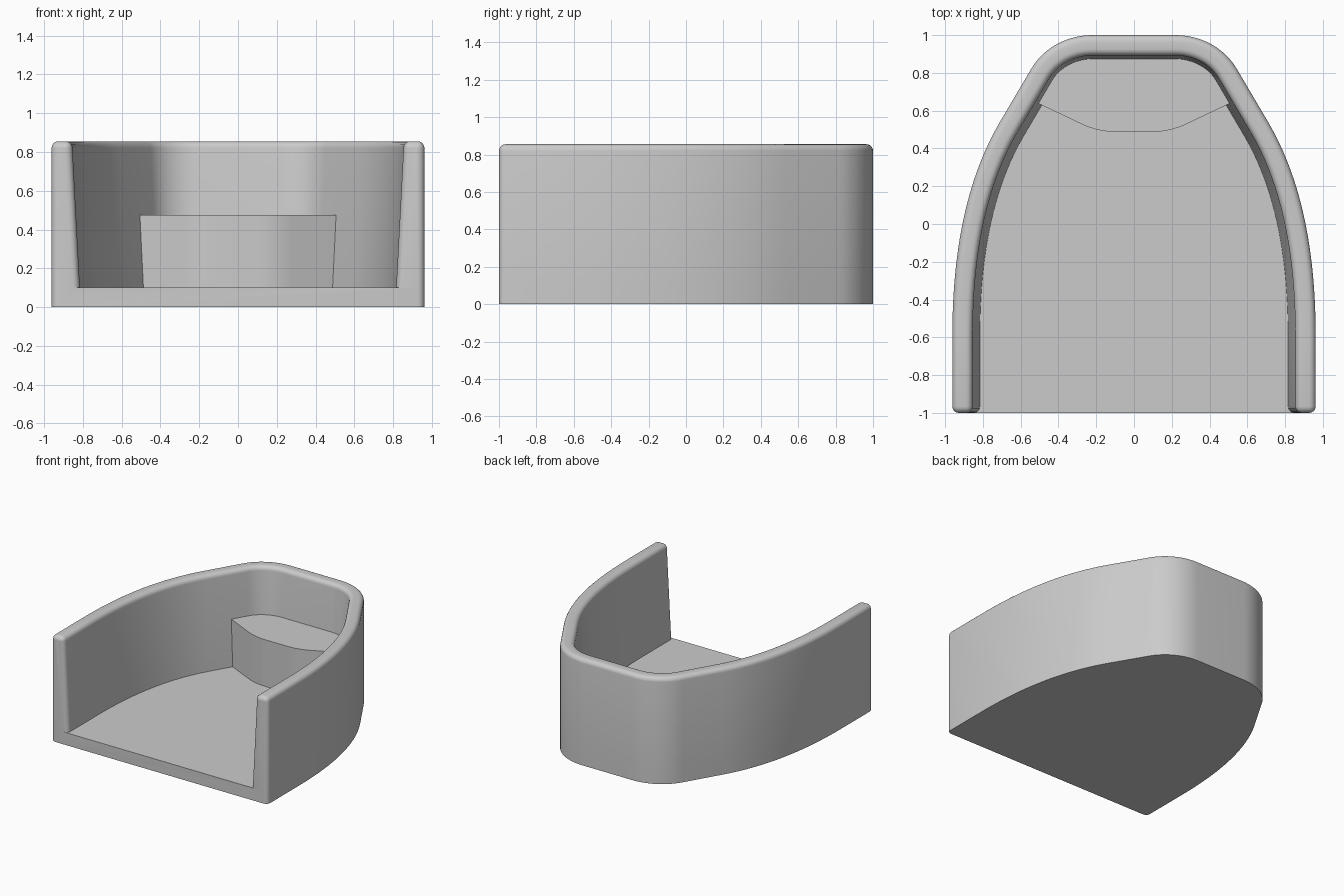
import bpy, bmesh, math
from mathutils import Vector

if "Cube" in bpy.data.objects:
    bpy.data.objects.remove(bpy.data.objects["Cube"])

H, FLOOR, R = 0.855, 0.10, 0.035      # wall height, floor thickness, rim rounding
N = 5                                 # rounding segments


def bezier(p0, p1, p2, p3, n):
    p0, p1, p2, p3 = map(Vector, (p0, p1, p2, p3))
    return [(1-t)**3*p0 + 3*(1-t)**2*t*p1 + 3*(1-t)*t*t*p2 + t**3*p3
            for t in (i / n for i in range(n + 1))]


def mirrored(pts):
    return pts + [Vector((-p.x, p.y)) for p in reversed(pts)]


def finish(bm, name):
    bmesh.ops.recalc_face_normals(bm, faces=bm.faces[:])
    me = bpy.data.meshes.new(name)
    bm.to_mesh(me)
    bm.free()
    ob = bpy.data.objects.new(name, me)
    bpy.context.collection.objects.link(ob)
    bpy.ops.object.select_all(action='DESELECT')
    bpy.context.view_layer.objects.active = ob
    ob.select_set(True)
    bpy.ops.object.shade_smooth_by_angle(angle=math.radians(30))


# Outer outline, right half: rounded front end, side curve, back corner
half, insets = [], []
for i in range(N + 1):
    a = math.pi / 2 * i / N
    half.append(Vector((0.962, -1 + R * (1 - math.cos(a)))))
    insets.append(R * (1 - math.sin(a)))
half += bezier((0.962, -0.6), (0.962, -0.21), (0.908, 0.204), (0.71, 0.54), 20)
half += bezier((0.545, 0.82), (0.48, 0.932), (0.355, 1.0), (0.22, 1.0), 12)
insets += [0.0] * (len(half) - len(insets))
path, insets = mirrored(half), insets + insets[::-1]

# Outward normals along the outline
normals = []
for i in range(len(path)):
    d = path[min(i + 1, len(path) - 1)] - path[max(i - 1, 0)]
    normals.append(Vector((d.y, -d.x)).normalized())
normals[0], normals[-1] = Vector((1, 0)), Vector((-1, 0))
for i in range(N + 1):                # straight front ends
    normals[i], normals[-1 - i] = Vector((1, 0)), Vector((-1, 0))


def section(t):
    """Wall cross-section as (inset, z), shrunk by t at the rounded ends."""
    r = max(R - t, 0.001)
    top, inner = H - t, 0.108 - t
    pts = [(t, 0.0), (t, FLOOR)]
    for i in range(N + 1):
        a = math.pi / 2 * i / N
        pts.append((t + r - r * math.cos(a), top - r + r * math.sin(a)))
    for i in range(N + 1):
        a = math.pi / 2 * i / N
        pts.append((inner - r + r * math.sin(a), top - r + r * math.cos(a)))
    pts.append((0.146 - t, FLOOR))
    return pts


# Tray: tapered wall with floor, one closed mesh
bm = bmesh.new()
rows = []
for p, n, t in zip(path, normals, insets):
    rows.append([bm.verts.new((p.x - n.x * o, p.y - n.y * o, z)) for o, z in section(t)])
for a, b in zip(rows, rows[1:]):
    for j in range(len(a) - 1):
        bm.faces.new((a[j], b[j], b[j + 1], a[j + 1]))
bm.faces.new([r[0] for r in rows])            # underside
bm.faces.new([r[-1] for r in rows])           # floor
bm.faces.new(rows[0] + rows[-1][::-1])        # front face
finish(bm, "tray_body")

# Step: raised ledge at the back with a bowed front
front = [Vector((0.54, 0.654))] + bezier((0.28, 0.53), (0.22, 0.5015), (0.16, 0.488), (0.1, 0.488), 8)
back = [p - n * 0.06 for p, n in zip(path, normals) if p.y > 0.75]
outline = back + mirrored(front)[::-1]
bm = bmesh.new()
base = bm.faces.new([bm.verts.new((p.x, p.y, 0.05)) for p in outline])
ext = bmesh.ops.extrude_face_region(bm, geom=[base], use_keep_orig=True)
for v in ext["geom"]:
    if isinstance(v, bmesh.types.BMVert):
        v.co.z = 0.475
finish(bm, "back_step")
